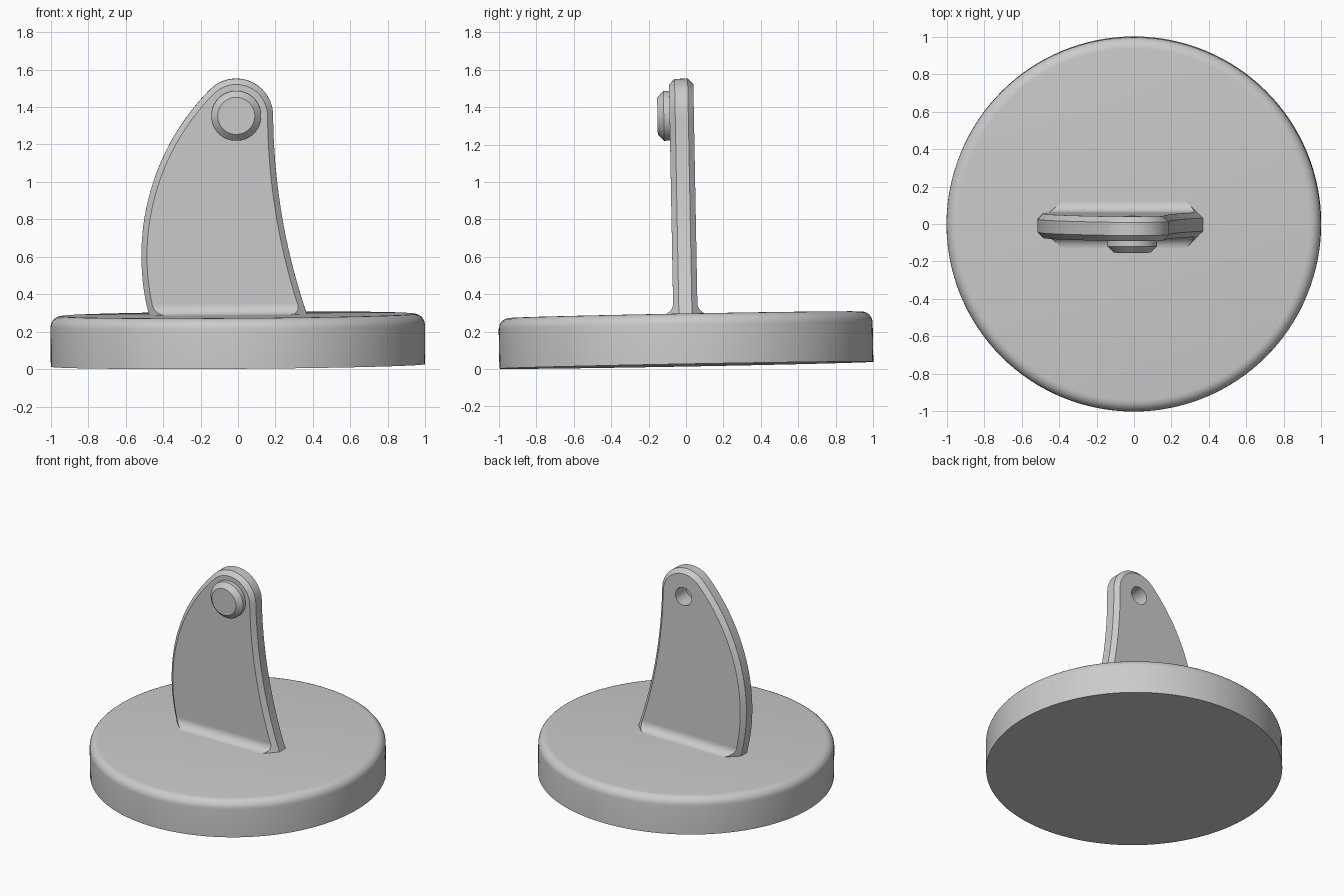
import bpy, bmesh
from math import sin, cos, radians, asin, sqrt, pi
from mathutils import Matrix, Vector

cube = bpy.data.objects.get("Cube")
if cube:
    bpy.data.objects.remove(cube)

grey = bpy.data.materials.new("plain grey")
grey.use_nodes = True
COLOR = (0.6, 0.6, 0.6, 1)
grey.diffuse_color = COLOR
grey.node_tree.nodes["Principled BSDF"].inputs["Base Color"].default_value = COLOR

# The whole part leans very slightly
TILT = (Matrix.Translation((0, 0.002, 0.02))
        @ Matrix.Rotation(-0.007, 4, 'Y') @ Matrix.Rotation(0.0185, 4, 'X'))

TOP = 0.27          # upper face of the base
HALF = 0.065        # half thickness of the fin
CHAMFER = 0.03
FILLET = 0.06
TIP = Vector((0, 1.335))
TIP_R = 0.197
LEFT_C, LEFT_R = Vector((0.748, 0.58)), 1.26
RIGHT_R = 3.36
RIGHT_C = Vector((TIP_R + RIGHT_R, TIP.y))
FOOT = 0.2          # the fin is sunk into the base


def finish(name, bm):
    bmesh.ops.recalc_face_normals(bm, faces=bm.faces)
    mesh = bpy.data.meshes.new(name)
    bm.to_mesh(mesh)
    bm.free()
    mesh.materials.append(grey)
    ob = bpy.data.objects.new(name, mesh)
    bpy.context.collection.objects.link(ob)
    ob.matrix_world = TILT
    return ob


def smooth(ob):
    bpy.ops.object.select_all(action='DESELECT')
    ob.select_set(True)
    bpy.context.view_layer.objects.active = ob
    bpy.ops.object.shade_smooth_by_angle(angle=radians(30))


def cylinder(bm, radius, depth, matrix, segments=96):
    bmesh.ops.create_cone(bm, cap_ends=True, segments=segments, radius1=radius,
                          radius2=radius, depth=depth, matrix=matrix)


def bevel_rim(bm, on_rim, offset, segments):
    rim = [e for e in bm.edges if all(on_rim(v.co) for v in e.verts)]
    bmesh.ops.bevel(bm, geom=rim, offset=offset, segments=segments,
                    profile=0.5, affect='EDGES')


def arc(center, radius, a0, a1, n):
    angles = [a0 + (a1 - a0) * i / n for i in range(n + 1)]
    return [center + radius * Vector((cos(a), sin(a))) for a in angles]


def outline(inset):
    """Fin outline in the xz plane, made of three tangent arcs."""
    lr, tr, rr = LEFT_R - inset, TIP_R - inset, RIGHT_R + inset
    to_tip = TIP - LEFT_C
    join = pi - asin(to_tip.y / to_tip.length)
    left = arc(LEFT_C, lr, pi + asin((LEFT_C.y - FOOT) / lr), join, 32)
    tip = arc(TIP, tr, join, 0, 24)
    right = arc(RIGHT_C, rr, pi, pi + asin((TIP.y - FOOT) / rr), 24)
    return left + tip[1:] + right[1:]


# Round base with a rolled upper rim
bm = bmesh.new()
cylinder(bm, 1, TOP, Matrix.Translation((0, 0, TOP / 2)), 128)
bevel_rim(bm, lambda c: c.z > TOP - 0.01, 0.06, 6)
smooth(finish("base_disc", bm))

# Chamfered fin
bm = bmesh.new()
rings = []
for y, inset in ((-HALF, CHAMFER), (CHAMFER - HALF, 0),
                 (HALF - CHAMFER, 0), (HALF, CHAMFER)):
    rings.append([bm.verts.new((p.x, y, p.y)) for p in outline(inset)])
for a, b in zip(rings, rings[1:]):
    for i in range(len(a)):
        j = (i + 1) % len(a)
        bm.faces.new((a[i], a[j], b[j], b[i]))
bm.faces.new(rings[0])
bm.faces.new(rings[-1])
fin = finish("fin", bm)

# Pin hole, open at the back
across = Matrix.Translation((0, 0, TIP.y)) @ Matrix.Rotation(pi / 2, 4, 'X')
bm = bmesh.new()
cylinder(bm, 0.066, 0.4, across, 48)
cutter = finish("hole_cutter", bm)
cutter.hide_render = True
cut = fin.modifiers.new("pin hole", 'BOOLEAN')
cut.object = cutter
cut.operation = 'DIFFERENCE'
cut.solver = 'EXACT'
bpy.context.view_layer.objects.active = fin
bpy.ops.object.modifier_apply(modifier=cut.name)
bpy.data.objects.remove(cutter)
smooth(fin)

# Round boss on the front of the fin
FRONT, BACK = -0.13, -0.064
bm = bmesh.new()
cylinder(bm, 0.133, BACK - FRONT,
         Matrix.Translation((0, (FRONT + BACK) / 2, 0)) @ across)
bevel_rim(bm, lambda c: c.y < FRONT + 0.01, 0.034, 1)
smooth(finish("boss", bm))


# Concave fillets where the fin meets the base, with ends that follow the chamfer
def fillet_ends(y, z):
    trim = CHAMFER + y - HALF
    left = LEFT_C.x - sqrt(LEFT_R ** 2 - (z - LEFT_C.y) ** 2)
    right = RIGHT_C.x - sqrt(RIGHT_R ** 2 - (z - RIGHT_C.y) ** 2)
    return left + trim, right - trim


for side, name in ((-1, "front_fillet"), (1, "back_fillet")):
    section = [(HALF + FILLET * (1 - cos(a)), TOP + FILLET * (1 - sin(a)))
               for a in (pi / 2 * i / 10 for i in range(11))]
    section.append((HALF - 0.005, TOP - 0.005))
    bm = bmesh.new()
    ends = [[bm.verts.new((fillet_ends(y, z)[k], side * y, z)) for y, z in section]
            for k in (0, 1)]
    for i in range(len(section)):
        j = (i + 1) % len(section)
        bm.faces.new((ends[0][i], ends[0][j], ends[1][j], ends[1][i]))
    for end in ends:
        bm.faces.new(end)
    smooth(finish(name, bm))
